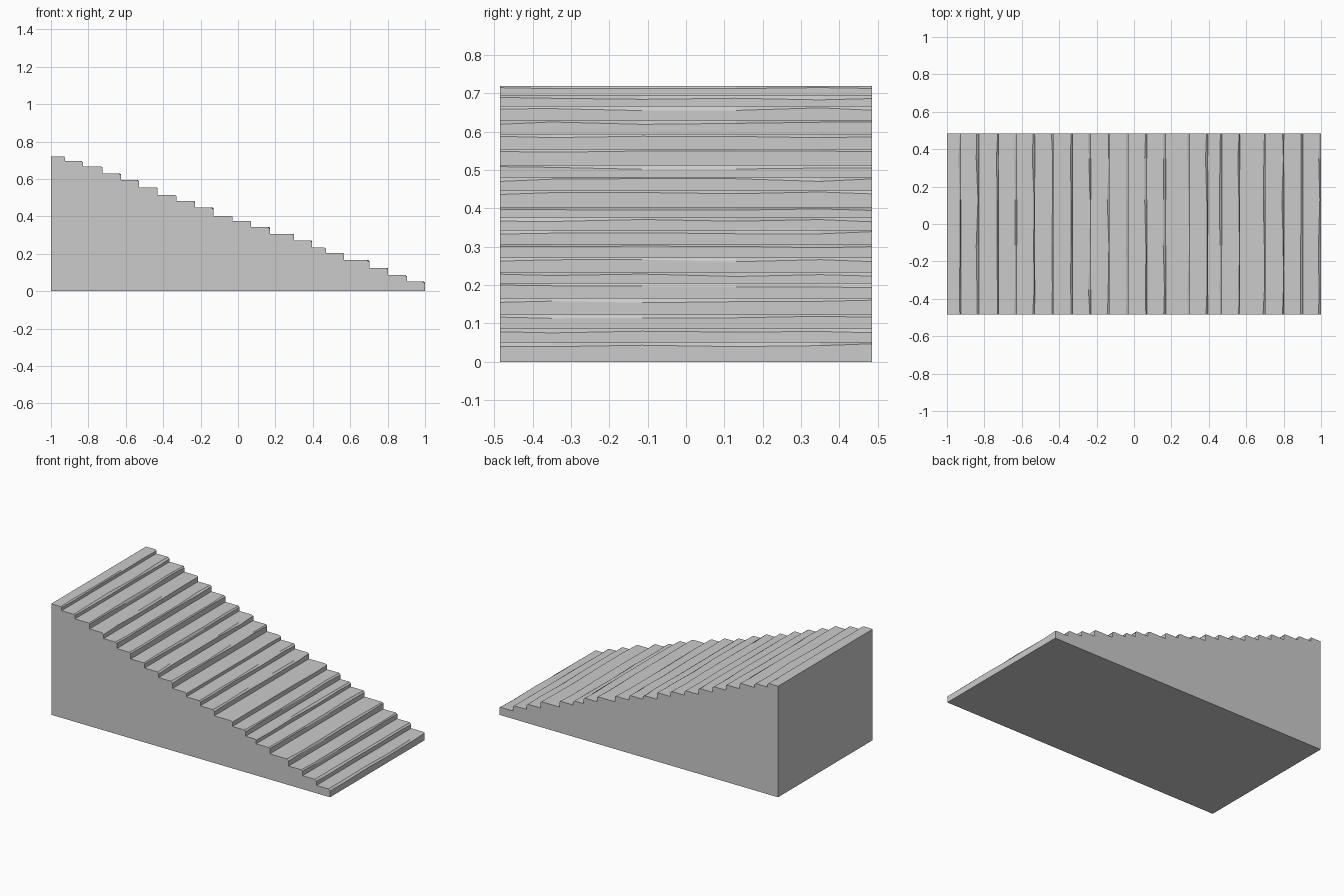
import bpy, bmesh, random

if "Cube" in bpy.data.objects:
    bpy.data.objects.remove(bpy.data.objects["Cube"])

random.seed(4)

# Riser positions and tread heights, from the top step down
risers = [-0.925, -0.83, -0.725, -0.625, -0.53, -0.43, -0.33, -0.23, -0.13, -0.03,
          0.07, 0.17, 0.30, 0.395, 0.47, 0.568, 0.703, 0.803, 0.903, 1.0]
treads = [0.72, 0.695, 0.667, 0.63, 0.594, 0.555, 0.514, 0.482, 0.447, 0.403,
          0.376, 0.344, 0.306, 0.272, 0.234, 0.205, 0.166, 0.123, 0.087, 0.051]
# Stations across the width where the worn edges change
stations = [-0.485, -0.35, -0.115, 0.13, 0.35, 0.485]


def profile(y):
    """Side outline of the flight at one station, with worn step noses."""
    pts = [(-1, y, 0), (-1, y, treads[0])]
    for i, (x, z) in enumerate(zip(risers, treads)):
        wear_x = random.uniform(0.004, 0.014)
        wear_z = random.uniform(0.004, 0.012)
        pts += [(x - wear_x, y, z), (x, y, z - wear_z)]
        below = treads[i + 1] if i + 1 < len(treads) else 0
        pts.append((x, y, below))
    return pts


# Solid flight of steps: loft the outlines across the width
bm = bmesh.new()
rows = [[bm.verts.new(p) for p in profile(y)] for y in stations]
count = len(rows[0])
for a, b in zip(rows, rows[1:]):
    for i in range(count):
        j = (i + 1) % count
        bm.faces.new((a[i], a[j], b[j], b[i]))

# Flat side walls
bm.faces.new(rows[0])
bm.faces.new(rows[-1][::-1])
bmesh.ops.recalc_face_normals(bm, faces=bm.faces[:])

mesh = bpy.data.meshes.new("stone_steps")
bm.to_mesh(mesh)
bm.free()
steps = bpy.data.objects.new("stone_steps", mesh)
bpy.context.collection.objects.link(steps)
